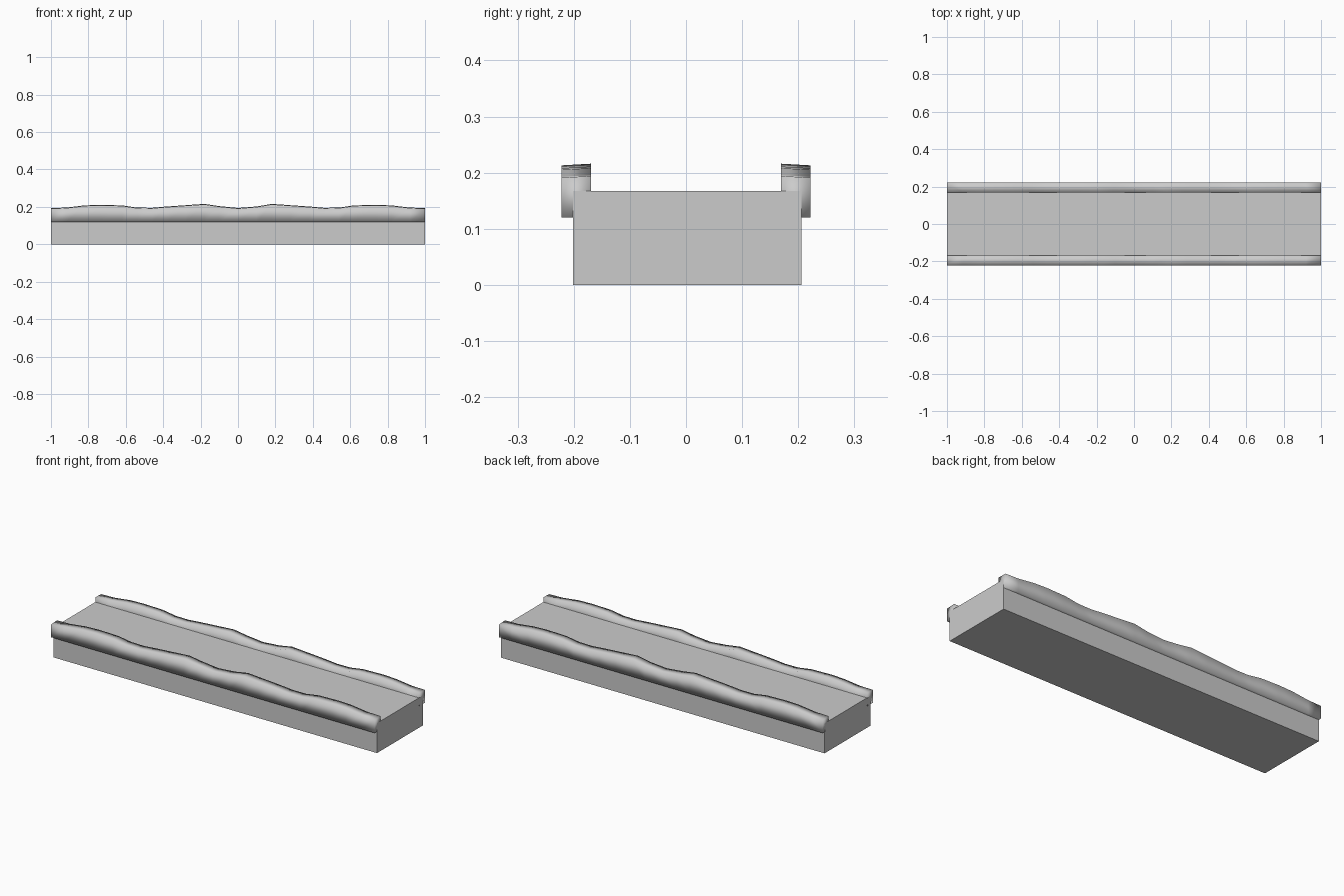
import bpy, bmesh

cube = bpy.data.objects.get("Cube")
if cube:
    bpy.data.objects.remove(cube)

GREY = (0.6, 0.6, 0.6, 1)
mat = bpy.data.materials.new("stone grey")
mat.use_nodes = True
mat.diffuse_color = GREY
mat.node_tree.nodes["Principled BSDF"].inputs["Base Color"].default_value = GREY


def make_object(name, bm, smooth):
    bmesh.ops.recalc_face_normals(bm, faces=bm.faces)
    for f in bm.faces:
        f.smooth = smooth
    mesh = bpy.data.meshes.new(name)
    bm.to_mesh(mesh)
    bm.free()
    mesh.materials.append(mat)
    obj = bpy.data.objects.new(name, mesh)
    bpy.context.collection.objects.link(obj)
    return obj


# Solid deck slab
bm = bmesh.new()
bmesh.ops.create_cube(bm, size=1)
for v in bm.verts:
    v.co.x *= 2
    v.co.y = v.co.y * 0.407 + 0.002
    v.co.z = (v.co.z + 0.5) * 0.167
make_object("deck", bm, False)

# Wavy top edge of the rails: (x, height)
CREST = [(-1, .194), (-.92, .196), (-.82, .208), (-.74, .211), (-.62, .208),
         (-.54, .196), (-.46, .195), (-.38, .202), (-.28, .209), (-.18, .216),
         (-.1, .204), (0, .194), (.1, .202), (.18, .216), (.28, .209),
         (.38, .202), (.46, .195), (.54, .196), (.62, .208), (.74, .211),
         (.82, .208), (.92, .196), (1, .194)]


# Soft-shaded rail, swept along the deck edge
def rail(name, side):
    bm = bmesh.new()
    outer, inner, low = 0.222 * side, 0.169 * side, 0.12
    rings = []
    for x, top in CREST:
        section = [(outer, low), (outer, top - .003), (inner, top), (inner, low)]
        rings.append([bm.verts.new((x, y, z)) for y, z in section])
    for a, b in zip(rings, rings[1:]):
        for i in range(4):
            j = (i + 1) % 4
            bm.faces.new((a[i], a[j], b[j], b[i]))
    for end in (rings[0], rings[-1]):
        bm.faces.new(end)
    make_object(name, bm, True)


rail("front_rail", -1)
rail("back_rail", 1)
